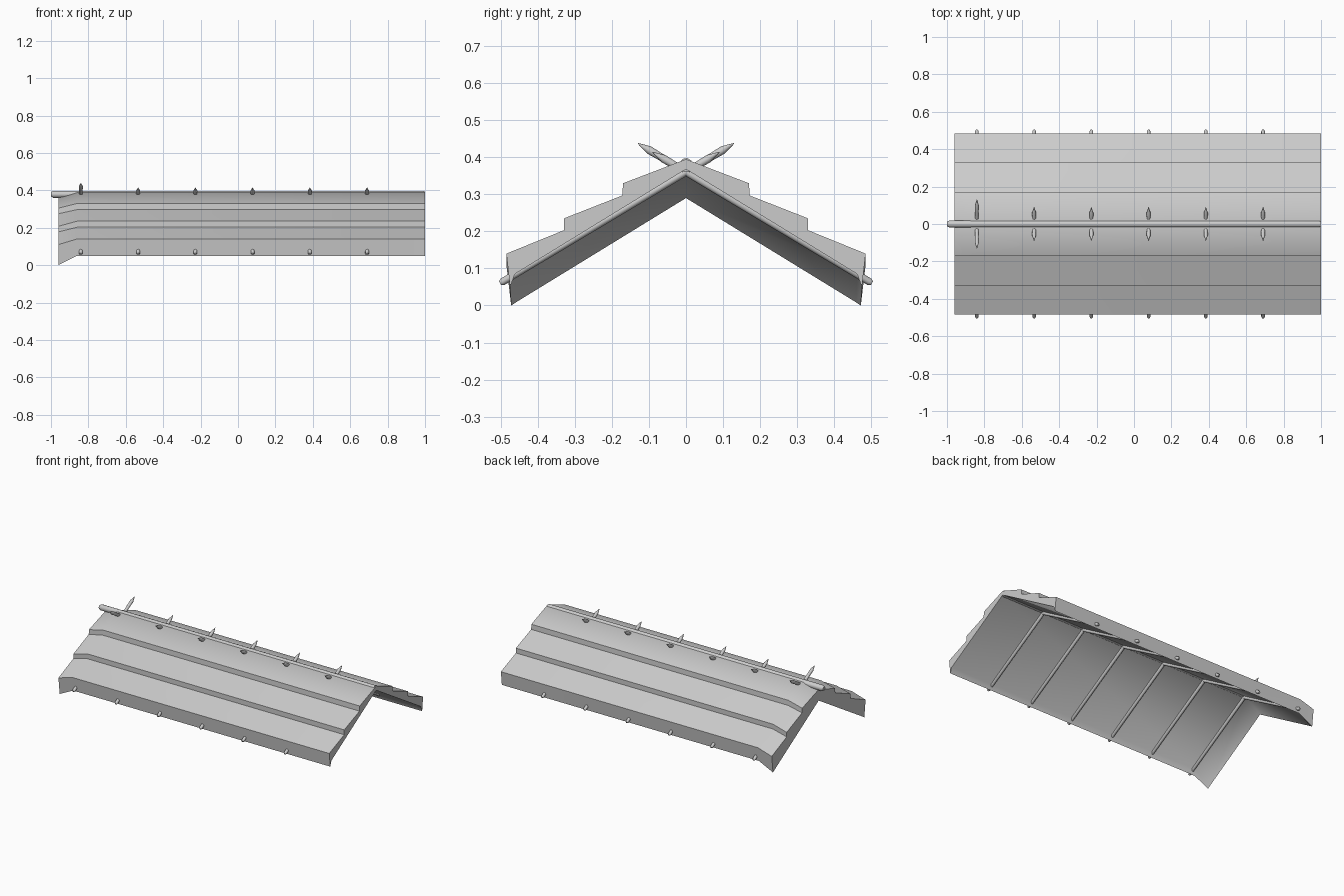
import bpy, bmesh, math
from mathutils import Vector

cube = bpy.data.objects.get("Cube")
if cube:
    bpy.data.objects.remove(cube, do_unlink=True)

grey = bpy.data.materials.new("pale_grey")
grey.use_nodes = True
COLOUR = (0.6, 0.6, 0.6, 1)
grey.diffuse_color = COLOUR
grey.node_tree.nodes["Principled BSDF"].inputs["Base Color"].default_value = COLOUR


def make_object(name, bm, angle):
    bmesh.ops.recalc_face_normals(bm, faces=bm.faces[:])
    mesh = bpy.data.meshes.new(name)
    bm.to_mesh(mesh)
    bm.free()
    mesh.materials.append(grey)
    ob = bpy.data.objects.new(name, mesh)
    bpy.context.collection.objects.link(ob)
    bpy.ops.object.select_all(action='DESELECT')
    ob.select_set(True)
    bpy.context.view_layer.objects.active = ob
    bpy.ops.object.shade_smooth_by_angle(angle=math.radians(angle))
    return ob


def loft(name, rings, angle):
    """Skin a row of matching closed rings and cap both ends."""
    bm = bmesh.new()
    loops = [[bm.verts.new(p) for p in ring] for ring in rings]
    n = len(loops[0])
    for a, b in zip(loops, loops[1:]):
        for i in range(n):
            j = (i + 1) % n
            bm.faces.new((a[i], a[j], b[j], b[i]))
    bm.faces.new(loops[0])
    bm.faces.new(loops[-1])
    return make_object(name, bm, angle)


def pole(name, start, end, stations, sides=10):
    """Round pole; stations are (distance, radius) along the axis."""
    start, end = Vector(start), Vector(end)
    axis = (end - start).normalized()
    u = axis.orthogonal().normalized()
    v = axis.cross(u)
    turns = [math.tau * i / sides for i in range(sides)]
    rings = [[start + axis * d + (u * math.cos(t) + v * math.sin(t)) * r for t in turns]
             for d, r in stations]
    return loft(name, rings, 40)


# Stepped thatch: half sections from the ridge down the outside, then back inside
main = [(0, .395), (.17, .33), (.172, .297), (.33, .235), (.33, .203),
        (.485, .14), (.475, .05), (.462, .085), (0, .368)]
flared = [(0, .362), (.17, .305), (.172, .275), (.33, .208), (.33, .178),
          (.485, .11), (.472, 0), (.46, .008), (0, .29)]


def section(x, half):
    other = [(-y, z) for y, z in reversed(half[1:-1])]
    return [(x, y, z) for y, z in half + other]


loft("thatch_roof", [section(1, main), section(-.86, main), section(-.96, flared)], 60)

# Ridge pole with a rounded exposed end
pole("ridge_pole", (-1, 0, .379), (1, 0, .379),
     [(0, .012), (.012, .019), (1.995, .019)])

# Crossed rafter pairs with sharpened tips above the ridge
for i in range(6):
    x = -.84 + i * .306
    tip = .13 if i == 0 else .09
    for side, label in ((1, "back"), (-1, "front")):
        start = Vector((x, side * .502, .06))
        end = Vector((x, -side * tip, .36 + tip * .6))
        length = (end - start).length
        pole(f"{label}_rafter_{i + 1}", start, end,
             [(0, .006), (.008, .01), (length - .07, .01),
              (length - .035, .011), (length, .001)])
